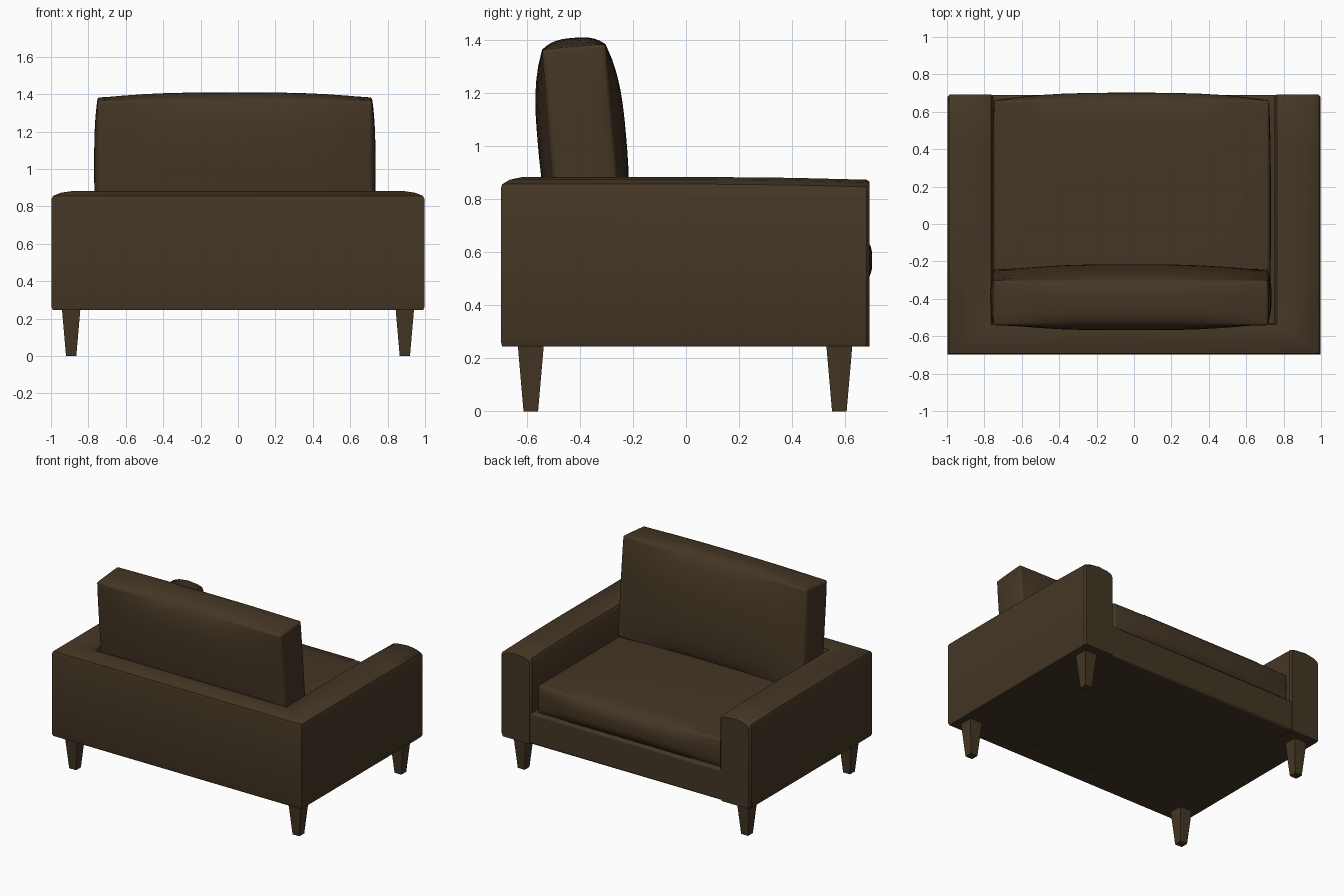
import bpy, bmesh, math
from mathutils import Vector, Matrix

if "Cube" in bpy.data.objects:
    bpy.data.objects.remove(bpy.data.objects["Cube"])

fabric = bpy.data.materials.new("dark brown")
fabric.diffuse_color = (0.058, 0.037, 0.018, 1)
fabric.use_nodes = True
fabric.node_tree.nodes["Principled BSDF"].inputs["Base Color"].default_value = fabric.diffuse_color


def finish(name, bm, bevel=0.0, smooth=True):
    bmesh.ops.recalc_face_normals(bm, faces=bm.faces)
    me = bpy.data.meshes.new(name)
    bm.to_mesh(me)
    bm.free()
    me.materials.append(fabric)
    ob = bpy.data.objects.new(name, me)
    bpy.context.collection.objects.link(ob)
    bpy.context.view_layer.objects.active = ob
    ob.select_set(True)
    if bevel:
        m = ob.modifiers.new("soft edges", 'BEVEL')
        m.width, m.segments, m.limit_method = bevel, 3, 'ANGLE'
        m.angle_limit = math.radians(45)
    if smooth:
        bpy.ops.object.shade_smooth_by_angle(angle=math.radians(40))
    ob.select_set(False)
    return ob


def box(name, lo, hi, bevel):
    bm = bmesh.new()
    bmesh.ops.create_cube(bm, size=1)
    for v in bm.verts:
        v.co = Vector([(a + b) / 2 + c * (b - a) for a, b, c in zip(lo, hi, v.co)])
    return finish(name, bm, bevel)


def cushion(name, half, bulge, loc, tilt=0.0):
    """Box whose six faces swell outwards in the middle."""
    bm = bmesh.new()
    bmesh.ops.create_cube(bm, size=2)
    bmesh.ops.subdivide_edges(bm, edges=bm.edges[:], cuts=11, use_grid_fill=True)
    for v in bm.verts:
        f = [1 - abs(c) ** 3 for c in v.co]
        v.co = Vector([v.co[i] * (half[i] + bulge[i] * f[i - 1] * f[i - 2]) for i in range(3)])
    bmesh.ops.transform(bm, verts=bm.verts, matrix=Matrix.Translation(loc) @ Matrix.Rotation(tilt, 4, 'X'))
    return finish(name, bm, 0.012)


# Arms and back: one crowned wall profile swept round a U-shaped plan
profile = [(0.03, 0.245), (0.0, 0.262), (0.0, 0.84), (0.03, 0.856), (0.2, 0.873), (0.48, 0.883),
           (0.8, 0.876), (0.95, 0.866), (1.0, 0.845), (1.0, 0.262), (0.97, 0.245)]
OX, IX, OY, IY = 0.997, 0.752, -0.698, -0.53
ends = [(0.692, -0.010, 0.012), (0.68, -0.010, 0), (0.4, -0.003, 0), (0.1, 0, 0)]   # y, height change, inset
right = [((OX - i, y), (IX + i, y), dz - i * 0.6) for y, dz, i in ends] + [((OX, OY), (IX, IY), 0)]
left = [((-o[0], o[1]), (-n[0], n[1]), dz) for o, n, dz in reversed(right)]
bm = bmesh.new()
rings = []
for o, n, dz in right + left:
    o, n = Vector(o), Vector(n)
    ring = []
    for t, z in profile:
        p = o.lerp(n, t)
        ring.append(bm.verts.new((p.x, p.y, z + (dz if z > 0.5 else 0))))
    rings.append(ring)
k = len(profile)
for a, b in zip(rings, rings[1:]):
    for i in range(k):
        bm.faces.new((a[i], a[(i + 1) % k], b[(i + 1) % k], b[i]))
bm.faces.new(rings[0])
bm.faces.new(rings[-1])
finish("arms_and_back", bm)

# Base under the seat
box("seat_base", (-0.8, -0.6, 0.246), (0.8, 0.69, 0.47), 0.015)

# Cushions
cushion("seat_cushion", (0.735, 0.595, 0.1), (0.01, 0.042, 0.028), (-0.013, 0.065, 0.57))
cushion("back_cushion", (0.734, 0.12, 0.355), (0.018, 0.047, 0.034), (-0.017, -0.392, 1.02), math.radians(5))

# Tapered legs
for sx in (-1, 1):
    for y, label in ((-0.585, "back"), (0.578, "front")):
        bm = bmesh.new()
        bmesh.ops.create_cone(bm, cap_ends=True, segments=4, radius1=0.0275 * 2 ** 0.5,
                              radius2=0.05 * 2 ** 0.5, depth=0.26)
        bmesh.ops.transform(bm, verts=bm.verts, matrix=Matrix.Translation((sx * 0.892, y, 0.13))
                            @ Matrix.Rotation(math.pi / 4, 4, 'Z'))
        finish(f"{label}_leg_{'left' if sx < 0 else 'right'}", bm, smooth=False)
